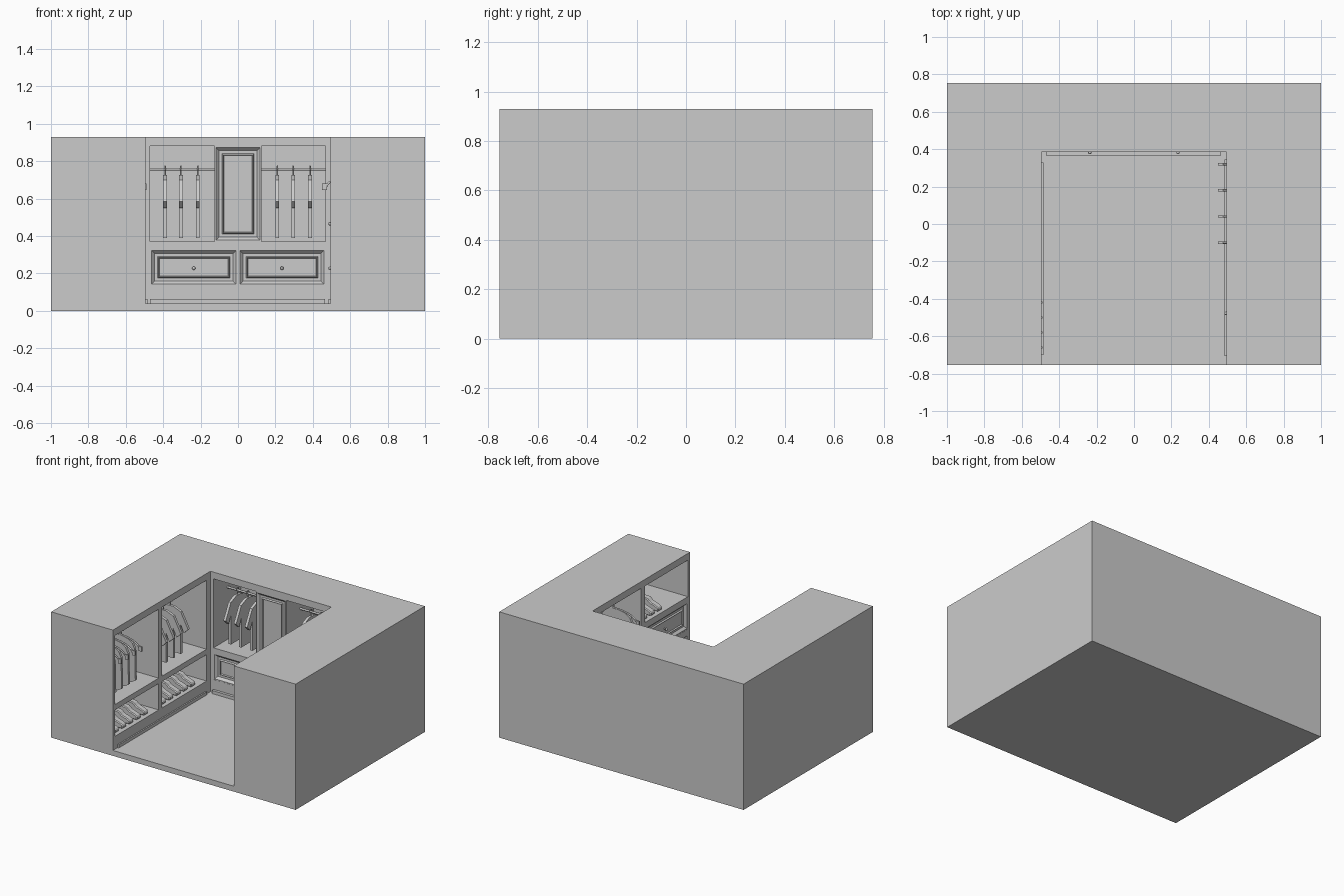
import bpy, bmesh, math
from mathutils import Matrix, Vector

if "Cube" in bpy.data.objects:
    bpy.data.objects.remove(bpy.data.objects["Cube"])

# Wall frames: local x runs along the wall, local +y goes into it, z up
WALLS = {
    "back": Matrix.Translation((0, 0.385, 0)),
    "right": Matrix.Translation((0.495, 0, 0)) @ Matrix.Rotation(-math.pi / 2, 4, 'Z'),
    "left": Matrix.Translation((-0.495, 0, 0)) @ Matrix.Rotation(math.pi / 2, 4, 'Z'),
}


def add(name, mesh, matrix=Matrix()):
    obj = bpy.data.objects.new(name, mesh)
    bpy.context.collection.objects.link(obj)
    obj.matrix_world = matrix
    return obj


def finish(name, bm):
    bmesh.ops.recalc_face_normals(bm, faces=bm.faces)
    mesh = bpy.data.meshes.new(name)
    bm.to_mesh(mesh)
    bm.free()
    return mesh


def box_mesh(name, x0, x1, y0, y1, z0, z1):
    bm = bmesh.new()
    bmesh.ops.create_cube(bm, size=1, matrix=Matrix.Translation(
        ((x0 + x1) / 2, (y0 + y1) / 2, (z0 + z1) / 2)) @ Matrix.Diagonal((x1 - x0, y1 - y0, z1 - z0, 1)))
    return finish(name, bm)


def slab_mesh(name, outline, t):
    """Outline in (y, z), extruded to thickness t along x."""
    bm = bmesh.new()
    f = bm.faces.new([bm.verts.new((-t / 2, y, z)) for y, z in outline])
    r = bmesh.ops.extrude_face_region(bm, geom=[f])
    bmesh.ops.translate(bm, vec=(t, 0, 0), verts=[v for v in r["geom"] if isinstance(v, bmesh.types.BMVert)])
    return finish(name, bm)


def tube_mesh(name, points, r):
    cu = bpy.data.curves.new(name, 'CURVE')
    cu.dimensions = '3D'
    cu.bevel_depth, cu.bevel_resolution, cu.use_fill_caps = r, 1, True
    sp = cu.splines.new('POLY')
    sp.points.add(len(points) - 1)
    for p, co in zip(sp.points, points):
        p.co = (*co, 1)
    tmp = add(name, cu)
    mesh = bpy.data.meshes.new_from_object(tmp.evaluated_get(bpy.context.evaluated_depsgraph_get()))
    bpy.data.objects.remove(tmp)
    return mesh


# Closet block: hollow out the room, then every alcove
closet = add("closet_body", box_mesh("closet_body", -1, 1, -0.755, 0.755, 0, 0.93))


def carve(mesh, matrix=Matrix()):
    cutter = add("cutter", mesh, matrix)
    cutter.hide_render = True
    mod = closet.modifiers.new("cut", 'BOOLEAN')
    mod.operation, mod.solver, mod.object = 'DIFFERENCE', 'EXACT', cutter
    bpy.context.view_layer.objects.active = closet
    bpy.ops.object.modifier_apply(modifier=mod.name)
    bpy.data.objects.remove(cutter)


carve(box_mesh("room", -0.495, 0.495, -1, 0.385, 0.04, 1.2))
LOW, HIGH = (0.135, 0.33), (0.37, 0.88)
alcoves = [
    ("back", -0.47, 0.467, 0.32, HIGH),
    ("back", -0.47, -0.003, 0.022, LOW), ("back", 0.003, 0.467, 0.022, LOW),
    ("left", -0.73, -0.22, 0.34, HIGH), ("left", -0.18, 0.34, 0.34, HIGH),
    ("left", -0.73, -0.22, 0.34, LOW), ("left", -0.18, 0.34, 0.34, LOW),
    ("right", 0.225, 0.73, 0.34, (0.61, 0.88)), ("right", -0.345, 0.18, 0.34, HIGH),
    ("right", -0.345, 0.18, 0.34, LOW),
    ("right", 0.225, 0.73, 0.022, LOW), ("right", 0.225, 0.73, 0.022, (0.37, 0.57)),
]
for wall, x0, x1, depth, (z0, z1) in alcoves:
    carve(box_mesh("alcove", x0, x1, -0.05, depth, z0, z1), WALLS[wall])


# Moulded drawer and door fronts: nested rectangles at stepped depths
def panel(name, wall, x0, x1, z0, z1, back):
    steps = [(0, back), (0, 0.001), (0.008, 0.001), (0.024, 0.018), (0.04, 0.018), (0.046, 0.008), (0.05, 0.018)]
    bm = bmesh.new()
    rings = [[bm.verts.new((x, d, z)) for x, z in
              ((x0 + i, z0 + i), (x1 - i, z0 + i), (x1 - i, z1 - i), (x0 + i, z1 - i))] for i, d in steps]
    for a, b in zip(rings, rings[1:]):
        for k in range(4):
            bm.faces.new((a[k], a[(k + 1) % 4], b[(k + 1) % 4], b[k]))
    bm.faces.new(rings[0])
    bm.faces.new(rings[-1])
    add(name, finish(name, bm), WALLS[wall])


def knob(wall, x, z):
    bm = bmesh.new()
    bmesh.ops.create_uvsphere(bm, u_segments=12, v_segments=8, radius=0.009,
                              matrix=Matrix.Translation((x, -0.003, z)))
    bmesh.ops.create_cone(bm, cap_ends=True, segments=8, radius1=0.004, radius2=0.004, depth=0.022,
                          matrix=Matrix.Translation((x, 0.009, z)) @ Matrix.Rotation(math.pi / 2, 4, 'X'))
    add("drawer_knob", finish("drawer_knob", bm), WALLS[wall])


for wall, x0, x1, z0, z1 in [("back", -0.47, -0.003, *LOW), ("back", 0.003, 0.467, *LOW),
                             ("right", 0.225, 0.73, *LOW), ("right", 0.225, 0.73, 0.37, 0.57)]:
    panel("drawer_front", wall, x0, x1, z0, z1, 0.022)
    knob(wall, (x0 + x1) / 2, (z0 + z1) / 2 - 0.005)
panel("cabinet_door", "back", -0.125, 0.125, 0.37, 0.88, 0.32)

# Baseboards
for wall, x0, x1, t in [("back", -0.47, 0.465, 0.02), ("left", -0.70, 0.33, 0.01), ("right", -0.345, 0.705, 0.01)]:
    add("baseboard", box_mesh("baseboard", x0, x1, -t, 0, 0.04, 0.063), WALLS[wall])

# Hanging rods
MID = 0.165
for wall, x0, x1 in [("back", -0.47, -0.125), ("back", 0.125, 0.467), ("left", -0.73, -0.22),
                     ("left", -0.18, 0.34), ("right", -0.345, 0.18)]:
    add("hanging_rod", tube_mesh("hanging_rod", [(x0, MID, 0.757), (x1, MID, 0.757)], 0.008), WALLS[wall])


# Garments, centred on the rod
def mirrored(half):
    return half + [(-y, z) for y, z in reversed(half)]


shirt = slab_mesh("shirt", mirrored([(0.03, 0.725), (0.09, 0.70), (0.15, 0.585), (0.115, 0.55),
                                     (0.088, 0.61), (0.09, 0.39)]), 0.02)
coat = slab_mesh("coat", mirrored([(0.03, 0.725), (0.08, 0.715), (0.12, 0.69), (0.14, 0.65),
                                   (0.145, 0.42), (0.11, 0.40)]), 0.018)
hook_pts = [(0, 0.013 * math.cos(a), 0.76 + 0.013 * math.sin(a))
            for a in [math.radians(200 - 29 * k) for k in range(9)]]
hook = tube_mesh("hanger_hook", hook_pts + [(0, 0, 0.742), (0, 0, 0.715)], 0.004)
# Arched shoulder bar with end clips for the coats
bar = tube_mesh("hanger_bar", [(0, 0.175 * math.cos(a), 0.655 + 0.07 * math.sin(a))
                               for a in [math.pi * k / 14 for k in range(15)]], 0.006)
clip = box_mesh("hanger_clip", -0.006, 0.006, 0.17, 0.195, 0.645, 0.68)


def garment(wall, x, kind, shift=0.0):
    m = WALLS[wall] @ Matrix.Translation((x, MID + shift, 0))
    add("hanger_hook", hook, WALLS[wall] @ Matrix.Translation((x, MID, 0)))
    add(kind.name, kind, m)
    if kind is coat:
        add("hanger_bar", bar, m)
        for rot in (0, math.pi):
            add("hanger_clip", clip, m @ Matrix.Rotation(rot, 4, 'Z'))


for x in (-0.39, -0.305, -0.215, 0.21, 0.295, 0.385):
    garment("back", x, shirt)
for k in range(4):
    garment("left", -0.66 + 0.08 * k, coat, 0.025)
    garment("left", -0.10 + 0.085 * k, shirt)
    garment("right", 0.10 - 0.14 * k, coat, -0.015)

# Shoes, toes toward the room
bm = bmesh.new()
bm.from_mesh(slab_mesh("shoe_side", [(0.015, 0), (0.015, 0.028), (0.045, 0.042), (0.08, 0.052), (0.105, 0.075),
                                     (0.175, 0.08), (0.18, 0.04), (0.18, 0)], 0.048))
bmesh.ops.bevel(bm, geom=bm.edges[:], offset=0.006, segments=1, affect='EDGES')
shoe = finish("shoe", bm)
for wall, start, step, n, z in [("left", -0.67, 0.085, 5, 0.135), ("left", -0.12, 0.085, 5, 0.135),
                                ("right", -0.28, 0.085, 5, 0.135), ("right", 0.27, 0.085, 3, 0.61)]:
    for k in range(n):
        add("shoe", shoe, WALLS[wall] @ Matrix.Translation((start + step * k, 0.01, z)))
